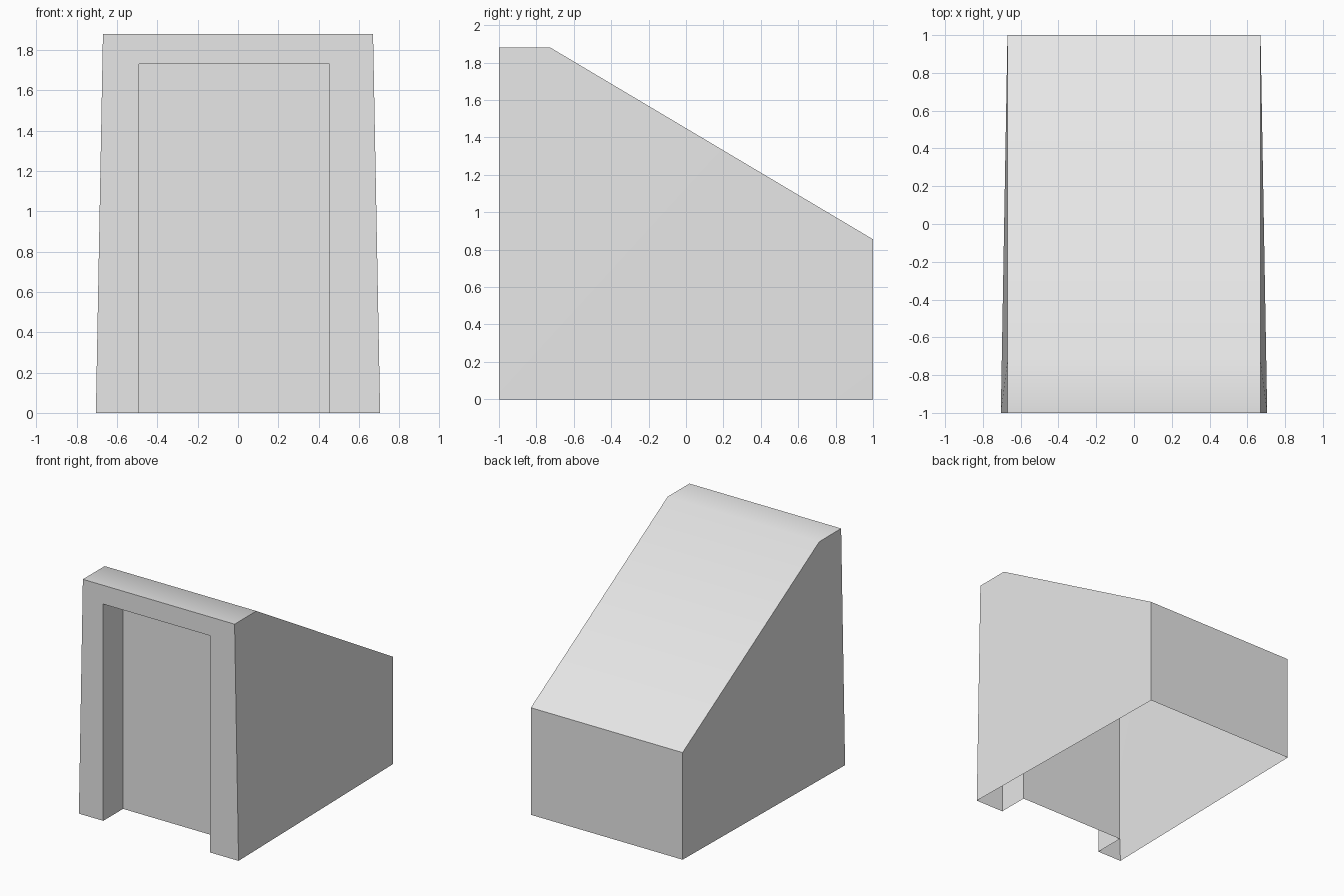
import bpy
import math

cube = bpy.data.objects.get("Cube")
if cube:
    bpy.data.objects.remove(cube, do_unlink=True)

grey = bpy.data.materials.new("light grey")
grey.use_nodes = True
grey.diffuse_color = (0.8, 0.8, 0.8, 1)
grey.node_tree.nodes["Principled BSDF"].inputs["Base Color"].default_value = (0.8, 0.8, 0.8, 1)


def add_part(name, faces):
    """Make a shell from polygons whose shared corners are merged."""
    verts = list(dict.fromkeys(v for face in faces for v in face))
    mesh = bpy.data.meshes.new(name)
    mesh.from_pydata(verts, [], [[verts.index(v) for v in face] for face in faces])
    mesh.materials.append(grey)
    obj = bpy.data.objects.new(name, mesh)
    bpy.context.collection.objects.link(obj)
    bpy.ops.object.select_all(action="DESELECT")
    obj.select_set(True)
    bpy.context.view_layer.objects.active = obj
    bpy.ops.object.shade_smooth_by_angle(angle=math.radians(35))
    return obj


# Side profile (half width, y, z), from front foot over the roof to back foot
profile = [(0.705, -1, 0), (0.67, -1, 1.88), (0.67, -0.725, 1.88),
           (0.67, 1, 0.855), (0.67, 1, 0)]
left = profile
right = [(-x, y, z) for x, y, z in profile]

# Doorway outline, from one foot up and over to the other
outline = [(-0.49, 0), (-0.49, 1.73), (0.455, 1.73), (0.455, 0)]
door_front = [(x, -1, z) for x, z in outline]
door_back = [(x, -0.75, z) for x, z in outline]

# Outer shell, open underneath: sides, roof and back, then front with doorway gap
shell = []
for i in range(1, 4):
    shell.append([left[0], left[i + 1], left[i]])
    shell.append([right[0], right[i], right[i + 1]])
    shell.append([right[i], left[i], left[i + 1], right[i + 1]])
shell.append([right[0]] + door_front + [left[0], left[1], right[1]])
add_part("outer_shell", shell)

# Doorway recess: jambs, ceiling and inner wall
recess = [[door_front[i], door_back[i], door_back[i + 1], door_front[i + 1]]
          for i in range(3)]
recess.append(door_back[::-1])
add_part("doorway_recess", recess)
